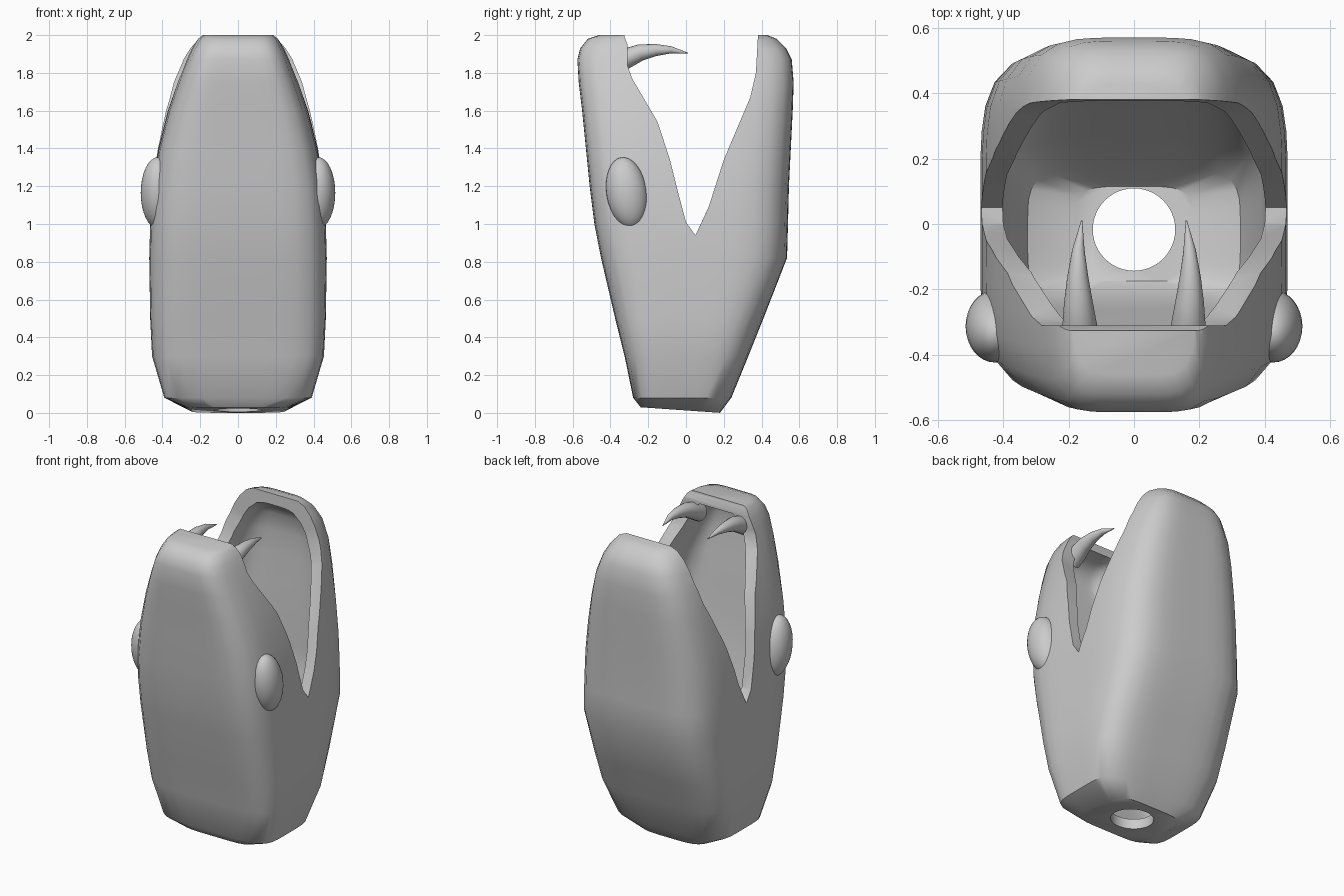
import bpy, bmesh, math
from mathutils import Vector

if "Cube" in bpy.data.objects:
    bpy.data.objects.remove(bpy.data.objects["Cube"])

# Head sections: z, front y, back y, half width at front, half width at back
SECTIONS = [
    (0.00, -0.24, 0.18, 0.25, 0.25), (0.08, -0.28, 0.24, 0.39, 0.39),
    (0.30, -0.325, 0.33, 0.455, 0.455), (0.50, -0.375, 0.41, 0.465, 0.465),
    (0.82, -0.45, 0.535, 0.47, 0.47), (1.00, -0.485, 0.54, 0.465, 0.465),
    (1.20, -0.51, 0.545, 0.45, 0.455), (1.40, -0.53, 0.555, 0.415, 0.43),
    (1.60, -0.55, 0.565, 0.36, 0.395), (1.75, -0.568, 0.57, 0.305, 0.36),
    (1.87, -0.575, 0.56, 0.26, 0.31), (1.93, -0.56, 0.53, 0.235, 0.275),
    (1.98, -0.52, 0.48, 0.21, 0.23), (2.00, -0.46, 0.43, 0.19, 0.195)]


def finish(bm, name):
    bmesh.ops.recalc_face_normals(bm, faces=bm.faces)
    me = bpy.data.meshes.new(name)
    bm.to_mesh(me)
    bm.free()
    ob = bpy.data.objects.new(name, me)
    bpy.context.collection.objects.link(ob)
    return ob


def loft(rings, name):
    bm = bmesh.new()
    rows = [[bm.verts.new(p) for p in r] for r in rings]
    n = len(rows[0])
    for a, b in zip(rows, rows[1:]):
        for i in range(n):
            j = (i + 1) % n
            bm.faces.new((a[i], a[j], b[j], b[i]))
    bm.faces.new(rows[0])
    bm.faces.new(rows[-1])
    return finish(bm, name)


def head_rings(inset, n=48):
    rings = []
    for k, (z, yf, yb, wf, wb) in enumerate(SECTIONS):
        yf, yb, wf, wb = yf + inset, yb - inset, wf - inset, wb - inset
        zz = inset + z * (2 - 2 * inset) / 2
        ring = []
        for i in range(n):
            a = 2 * math.pi * (i + 0.5) / n
            c, s = math.cos(a), math.sin(a)
            e = 6 if s < 0 else 4.5
            r = (abs(c) ** e + abs(s) ** e) ** (-1 / e)
            u, v = c * r, s * r
            y = (yf + yb) / 2 + v * (yb - yf) / 2
            x = u * (wf + (wb - wf) * (v + 1) / 2)
            tilt = 0.013 - 0.07 * y if k == 0 else 0
            ring.append((x, y, zz + tilt))
        rings.append(ring)
    return rings


def smooth(ob, angle=40):
    bpy.ops.object.select_all(action='DESELECT')
    ob.select_set(True)
    bpy.context.view_layer.objects.active = ob
    bpy.ops.object.shade_smooth_by_angle(angle=math.radians(angle))


def cut(ob, cutter):
    m = ob.modifiers.new("cut", 'BOOLEAN')
    m.operation, m.solver, m.object = 'DIFFERENCE', 'EXACT', cutter
    bpy.context.view_layer.objects.active = ob
    bpy.ops.object.modifier_apply(modifier=m.name)
    bpy.data.objects.remove(cutter, do_unlink=True)


# Hollow head shell
head = loft(head_rings(0.0), "head")
cut(head, loft(head_rings(0.065), "cavity_cutter"))

# Open mouth, cut by a side profile
mouth = [(-0.33, 2.1), (-0.325, 1.99), (-0.31, 1.95), (-0.31, 1.84), (-0.285, 1.77),
         (-0.15, 1.54), (-0.085, 1.34), (-0.04, 1.16), (0.0, 1.01), (0.05, 0.94),
         (0.12, 1.09), (0.2, 1.34), (0.34, 1.67), (0.37, 1.8), (0.38, 1.98), (0.385, 2.1)]
cut(head, loft([[(x, y, z) for y, z in mouth] for x in (-1, 1)], "mouth_cutter"))

# Round hole in the neck
hole = [[(0.126 * math.cos(t * math.pi / 24), -0.017 + 0.126 * math.sin(t * math.pi / 24), z)
         for t in range(48)] for z in (-0.2, 0.25)]
cut(head, loft(hole, "hole_cutter"))
smooth(head)

# Eyes and fangs, one pair each
FANG = [(0.165, -0.37, 1.845, 0.054), (0.166, -0.31, 1.88, 0.053), (0.17, -0.24, 1.908, 0.044),
        (0.172, -0.16, 1.921, 0.032), (0.17, -0.08, 1.922, 0.019), (0.16, 0.01, 1.905, 0.002)]
for side, label in ((-1, "left"), (1, "right")):
    bpy.ops.mesh.primitive_uv_sphere_add(segments=32, ring_count=16, radius=1,
                                         location=(side * 0.425, -0.313, 1.165),
                                         rotation=(math.radians(9), 0, 0))
    eye = bpy.context.object
    eye.name = "eye_" + label
    eye.scale = (0.09, 0.108, 0.19)
    smooth(eye)

    pts = [Vector((side * p[0], p[1], p[2])) for p in FANG]
    rings = []
    for i, p in enumerate(pts):
        d = (pts[min(i + 1, len(pts) - 1)] - pts[max(i - 1, 0)]).normalized()
        u = d.cross(Vector((0, 0, 1))).normalized()
        v = u.cross(d)
        r = FANG[i][3]
        rings.append([p + r * (u * math.cos(t * math.pi / 8) + v * math.sin(t * math.pi / 8))
                      for t in range(16)])
    smooth(loft(rings, "fang_" + label))
